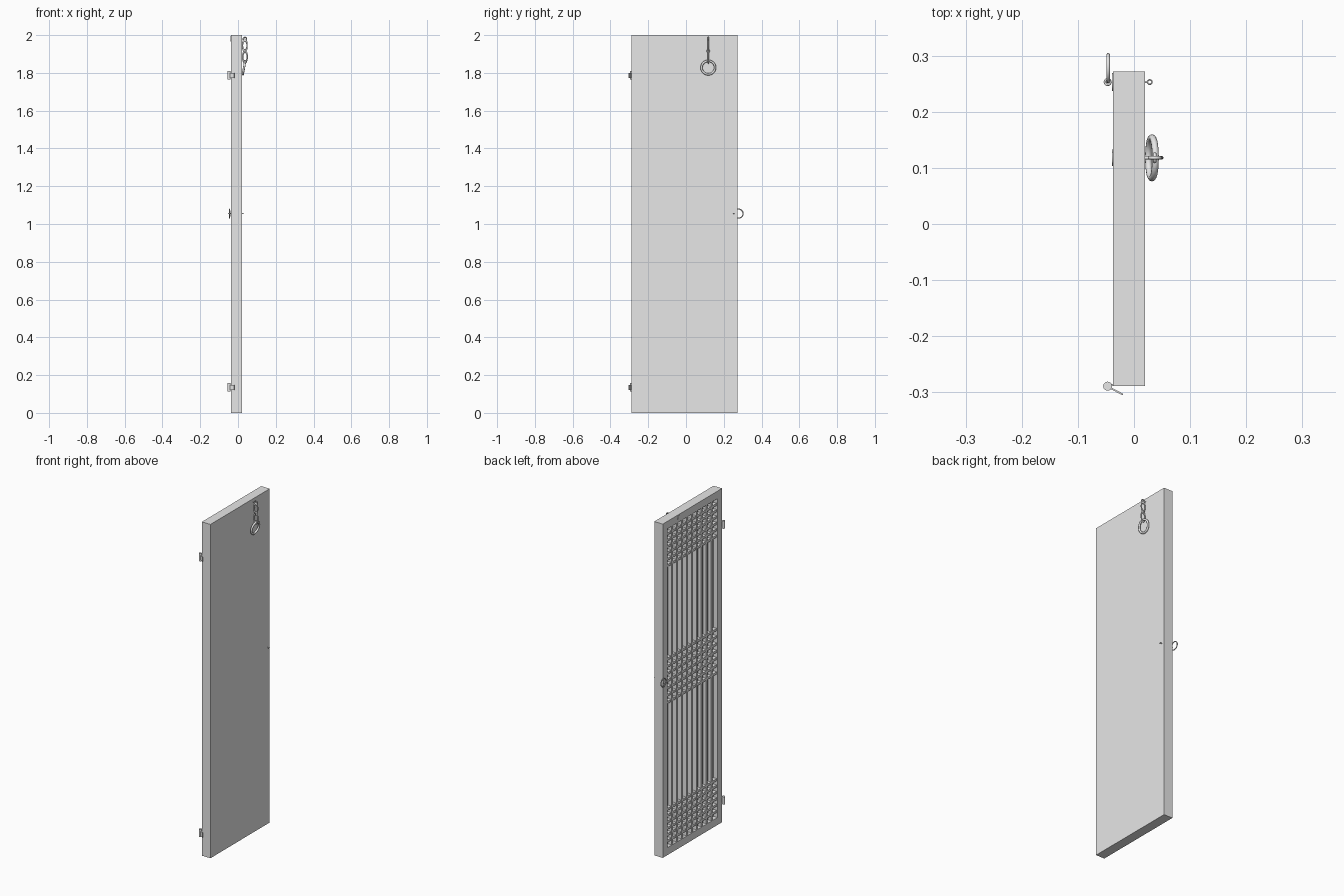
import bpy
import math
from mathutils import Vector

if "Cube" in bpy.data.objects:
    bpy.data.objects.remove(bpy.data.objects["Cube"], do_unlink=True)

grey = bpy.data.materials.new("plain_grey")
grey.use_nodes = True
grey.diffuse_color = (0.8, 0.8, 0.8, 1)
grey.node_tree.nodes["Principled BSDF"].inputs["Base Color"].default_value = (0.8, 0.8, 0.8, 1)

X0, X1 = -0.037, 0.02      # lattice face, plain face
Y0, Y1 = -0.289, 0.272
BORDER = 0.045
PANEL_X = -0.012           # bottom of the lattice recess


def finish(name, smooth=False):
    ob = bpy.context.object
    ob.name = name
    ob.data.materials.append(grey)
    if smooth:
        bpy.ops.object.shade_smooth_by_angle(angle=math.radians(40))
    return ob


def box(name, lo, hi, turn=0):
    lo, hi = Vector(lo), Vector(hi)
    bpy.ops.mesh.primitive_cube_add(size=1, location=(lo + hi) / 2, rotation=(0, 0, turn))
    bpy.context.object.scale = hi - lo
    return finish(name)


def rod(name, a, b, radius, sides=16):
    a, b = Vector(a), Vector(b)
    bpy.ops.mesh.primitive_cylinder_add(vertices=sides, radius=radius, depth=(b - a).length,
                                        location=(a + b) / 2)
    bpy.context.object.rotation_euler = (b - a).to_track_quat('Z', 'Y').to_euler()
    return finish(name, True)


def ring(name, centre, radius, tube, rotation, stretch=1):
    bpy.ops.mesh.primitive_torus_add(major_segments=32, minor_segments=10, major_radius=radius,
                                     minor_radius=tube, location=centre, rotation=rotation)
    bpy.context.object.scale = (1, stretch, 1)
    return finish(name, True)


# Door slab and raised frame
box("back_panel", (PANEL_X, Y0, 0), (X1, Y1, 2))
box("bottom_rail", (X0, Y0, 0), (PANEL_X, Y1, BORDER))
box("top_rail", (X0, Y0, 2 - BORDER), (PANEL_X, Y1, 2))
box("front_stile", (X0, Y0, BORDER), (PANEL_X, Y0 + BORDER, 2 - BORDER))
box("back_stile", (X0, Y1 - BORDER, BORDER), (PANEL_X, Y1, 2 - BORDER))

# Vertical lattice bars
columns = 10
inner0, inner1 = Y0 + BORDER, Y1 - BORDER
pitch = (inner1 - inner0) / columns
bar = 0.007
for i in range(1, columns):
    y = inner0 + i * pitch
    box("vertical_bar", (X0 + 0.003, y - bar, BORDER), (PANEL_X, y + bar, 2 - BORDER))

# Three bands of cross bars
for low, high, count in ((0.08, 0.27, 6), (0.91, 1.17, 7), (1.73, 1.92, 6)):
    for i in range(count):
        z = low + (high - low) * i / (count - 1)
        box("cross_bar", (X0 + 0.004, inner0, z - bar), (PANEL_X, inner1, z + bar))

# Hinges
for z in (0.135, 1.787):
    rod("hinge_pin", (-0.047, Y0, z - 0.023), (-0.047, Y0, z + 0.023), 0.008)
    box("hinge_leaf", (-0.048, -0.2985, z - 0.015), (-0.018, -0.2955, z + 0.012), math.radians(-28))
    box("hinge_mount", (-0.047, Y0, z - 0.015), (X0 + 0.002, Y0 + 0.004, z + 0.012))

# Pull ring, its round plate and the through pin
PULL = (0.253, 1.055)
rod("pull_plate", (X0 - 0.002, *PULL), (X0 + 0.001, *PULL), 0.016, 24)
rod("pull_pin", (-0.05, *PULL), (0.024, *PULL), 0.002)
ring("pull_eye", (-0.047, *PULL), 0.005, 0.002, (0, 0, 0))
ring("pull_pin_eye", (0.028, *PULL), 0.004, 0.0012, (0, 0, 0))
ring("pull_ring", (-0.046, 0.278, 1.055), 0.024, 0.003, (0, math.pi / 2, 0))

# Hanging chain with a large end ring
CHAIN_Y = 0.118
rod("chain_plate", (X0 - 0.002, CHAIN_Y, 1.98), (X0 + 0.001, CHAIN_Y, 1.98), 0.015, 24)
rod("chain_pin", (X1 - 0.005, CHAIN_Y, 1.98), (0.034, CHAIN_Y, 1.98), 0.003)
ring("chain_eye", (0.037, CHAIN_Y, 1.98), 0.009, 0.003, (math.pi / 2, 0, 0))
for x, z in ((0.036, 1.945), (0.037, 1.885)):
    ring("chain_link", (x, CHAIN_Y, z), 0.012, 0.0035, (math.pi / 2, 0, 0), 2.4)
ring("chain_joint", (0.037, CHAIN_Y, 1.916), 0.007, 0.003, (0, math.pi / 2, 0))
ring("end_ring", (0.032, CHAIN_Y, 1.828), 0.036, 0.006, (0, math.radians(100), 0))
